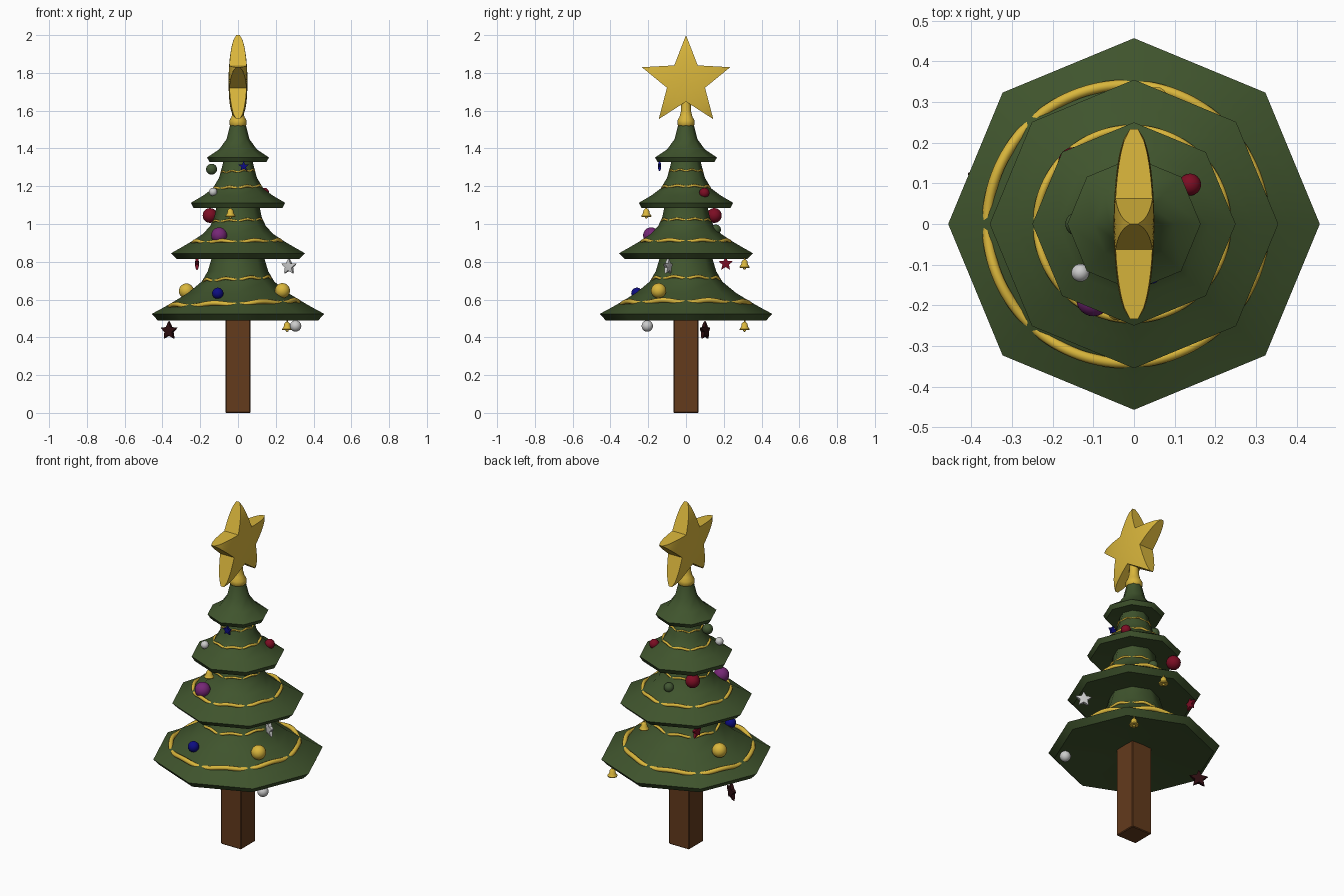
import bpy, bmesh, math
from mathutils import Matrix, Vector

if "Cube" in bpy.data.objects:
    bpy.data.objects.remove(bpy.data.objects["Cube"])

PI = math.pi


def material(name, r, g, b):
    m = bpy.data.materials.new(name)
    m.diffuse_color = (r, g, b, 1)
    m.use_nodes = True
    m.node_tree.nodes["Principled BSDF"].inputs["Base Color"].default_value = m.diffuse_color
    return m


GREEN = material("pine green", 0.050, 0.088, 0.026)
BROWN = material("bark brown", 0.125, 0.043, 0.012)
GOLD = material("gold", 0.70, 0.47, 0.045)
RED = material("red", 0.20, 0.004, 0.017)
MAROON = material("dark maroon", 0.025, 0.004, 0.005)
BLUE = material("blue", 0.004, 0.004, 0.22)
PURPLE = material("purple", 0.18, 0.020, 0.18)
SILVER = material("silver", 0.60, 0.60, 0.60)
MOSS = material("moss green", 0.055, 0.095, 0.033)


def finish(bm, name, mat, angle=50):
    """Turn a bmesh into an object, smooth below the given angle."""
    bmesh.ops.recalc_face_normals(bm, faces=bm.faces)
    for f in bm.faces:
        f.smooth = True
    for e in bm.edges:
        e.smooth = e.calc_face_angle(0) < math.radians(angle)
    me = bpy.data.meshes.new(name)
    bm.to_mesh(me)
    bm.free()
    me.materials.append(mat)
    ob = bpy.data.objects.new(name, me)
    bpy.context.collection.objects.link(ob)
    return ob


def bridge(bm, rings, closed=False):
    n = len(rings[0])
    pairs = list(zip(rings, rings[1:])) + ([(rings[-1], rings[0])] if closed else [])
    for a, b in pairs:
        for i in range(n):
            j = (i + 1) % n
            bm.faces.new((a[i], a[j], b[j], b[i]))


def lathe(bm, profile, sides, centre=(0, 0, 0)):
    """Spin (radius, z) points about z and cap both ends."""
    c = Vector(centre)
    rings = [[bm.verts.new(c + Vector((r * math.cos(2 * PI * i / sides), r * math.sin(2 * PI * i / sides), z)))
              for i in range(sides)] for r, z in profile]
    bridge(bm, rings)
    bm.faces.new(rings[0])
    bm.faces.new(rings[-1])


# Four octagonal foliage tiers with slightly hollow undersides
tiers = [
    [(.425, .49), (.457, .524), (.39, .560), (.335, .592), (.265, .635), (.192, .695), (.16, .75), (.13, .85)],
    [(.325, .815), (.355, .845), (.30, .876), (.245, .908), (.185, .948), (.147, .99), (.126, 1.035), (.11, 1.11)],
    [(.235, 1.085), (.25, 1.112), (.185, 1.15), (.135, 1.187), (.10, 1.245), (.072, 1.35)],
    [(.15, 1.328), (.164, 1.352), (.10, 1.395), (.06, 1.45), (.04, 1.53)],
]
for k, prof in enumerate(tiers):
    bm = bmesh.new()
    r0, z0 = prof[0]
    lathe(bm, [(r0 * .12, z0 + r0 * .09)] + prof, 8)
    finish(bm, f"foliage_tier_{k + 1}", GREEN)

# Square trunk
bm = bmesh.new()
bmesh.ops.create_cube(bm, size=1, matrix=Matrix.Translation((0, 0, .27)) @ Matrix.Diagonal((.132, .132, .54, 1)))
bmesh.ops.bevel(bm, geom=bm.edges[:], offset=.004, segments=1, affect='EDGES')
finish(bm, "trunk", BROWN, 30)


# Garlands wound round the tiers
def surface_radius(prof, z):
    for (r0, z0), (r1, z1) in zip(prof[1:], prof[2:]):
        if z <= z1:
            return r0 + (r1 - r0) * (z - z0) / (z1 - z0)
    return prof[-1][0]


def garland(name, prof, z, tilt, tube, wave):
    bm = bmesh.new()
    rings = []
    for i in range(128):
        a = 2 * PI * i / 128
        zz = z + tilt * math.cos(a)
        r = .955 * surface_radius(prof, zz)
        zz += wave * math.cos(8 * a + PI)
        rings.append([bm.verts.new(((r + tube * math.cos(t)) * math.cos(a), (r + tube * math.cos(t)) * math.sin(a),
                                    zz + tube * math.sin(t))) for t in (2 * PI * j / 8 for j in range(8))])
    bridge(bm, rings, True)
    finish(bm, name, GOLD, 60)


for k, (t, z, tilt, tube, wave) in enumerate([
        (0, .579, .012, .013, .007), (0, .71, .008, .008, .006), (1, .908, .003, .010, .006),
        (1, 1.02, .005, .006, .004), (2, 1.195, .006, .007, .004), (2, 1.28, .005, .005, .004)]):
    garland(f"garland_{k + 1}", tiers[t], z, tilt, tube, wave)


# Five-pointed star: star outline with domed faces, spread along a horizontal direction
def star(name, mat, centre, R, ratio, thick, angle, cuts=6, steps=8):
    bm = bmesh.new()
    c = Vector(centre)
    u = Vector((math.cos(angle), math.sin(angle), 0))
    n = Vector((-u.y, u.x, 0))
    up = Vector((0, 0, 1))
    corners = [(u * math.cos(a) + up * math.sin(a)) * R * (ratio if i % 2 else 1)
               for i, a in enumerate(PI / 2 + i * PI / 5 for i in range(10))]
    outline = [corners[i].lerp(corners[(i + 1) % 10], j / cuts) for i in range(10) for j in range(cuts)]
    rims = []
    for side in (1, -1):
        rings = []
        for s in range(steps, 0, -1):
            pts = [p * s / steps for p in outline]
            rings.append([bm.verts.new(c + p + n * side * thick * math.sqrt(1 - (p.length / R / 1.02) ** 2))
                          for p in pts])
        bridge(bm, rings)
        tip = bm.verts.new(c + n * side * thick)
        for i in range(len(outline)):
            bm.faces.new((rings[-1][i], rings[-1][(i + 1) % len(outline)], tip))
        rims.append(rings[0])
    bridge(bm, rims)
    finish(bm, name, mat, 50)


# Tree topper with its socket
star("topper_star", GOLD, (0, 0, 1.754), .246, .43, .05, PI / 2)
bm = bmesh.new()
lathe(bm, [(.036, 1.515), (.045, 1.525), (.045, 1.548), (.034, 1.568), (.026, 1.60), (.024, 1.68)], 16)
finish(bm, "topper_socket", GOLD)

# Small hanging stars
for name, mat, p, R, thick, deg in [
        ("blue_star", BLUE, (.03, -.14, 1.305), .029, .008, 0),
        ("silver_star", SILVER, (.27, -.095, .775), .047, .011, 150),
        ("red_star", RED, (-.217, .21, .79), .04, .010, 90),
        ("maroon_star", MAROON, (-.365, .10, .435), .052, .012, 150)]:
    star(name, mat, p, R, .45, thick, math.radians(deg), 3, 3)

# Round baubles
for name, mat, p, r in [
        ("green_bauble_upper", MOSS, (-.14, 0, 1.29), .029),
        ("green_bauble_back", MOSS, (0, .158, .97), .027),
        ("silver_bauble_upper", SILVER, (-.132, -.12, 1.17), .022),
        ("red_bauble_upper", RED, (.138, .097, 1.165), .027),
        ("red_bauble_back", RED, (-.148, .15, 1.045), .039),
        ("purple_bauble", PURPLE, (-.10, -.185, .94), .042),
        ("gold_bauble_left", GOLD, (-.273, .08, .645), .040),
        ("gold_bauble_right", GOLD, (.235, -.145, .647), .040),
        ("blue_bauble", BLUE, (-.107, -.26, .633), .030),
        ("silver_bauble_lower", SILVER, (.305, -.205, .46), .030)]:
    bm = bmesh.new()
    bmesh.ops.create_uvsphere(bm, u_segments=24, v_segments=16, radius=r, matrix=Matrix.Translation(p))
    finish(bm, name, mat)

# Bells
for k, p in enumerate([(-.04, -.21, 1.06), (.055, .31, .79), (.26, .31, .46)]):
    bm = bmesh.new()
    lathe(bm, [(.025, -.022), (.027, -.017), (.018, -.004), (.015, .012), (.008, .02), (.004, .022), (.004, .03)], 16, p)
    bmesh.ops.create_uvsphere(bm, u_segments=8, v_segments=6, radius=.008,
                              matrix=Matrix.Translation(Vector(p) - Vector((0, 0, .023))))
    finish(bm, f"bell_{k + 1}", GOLD)
